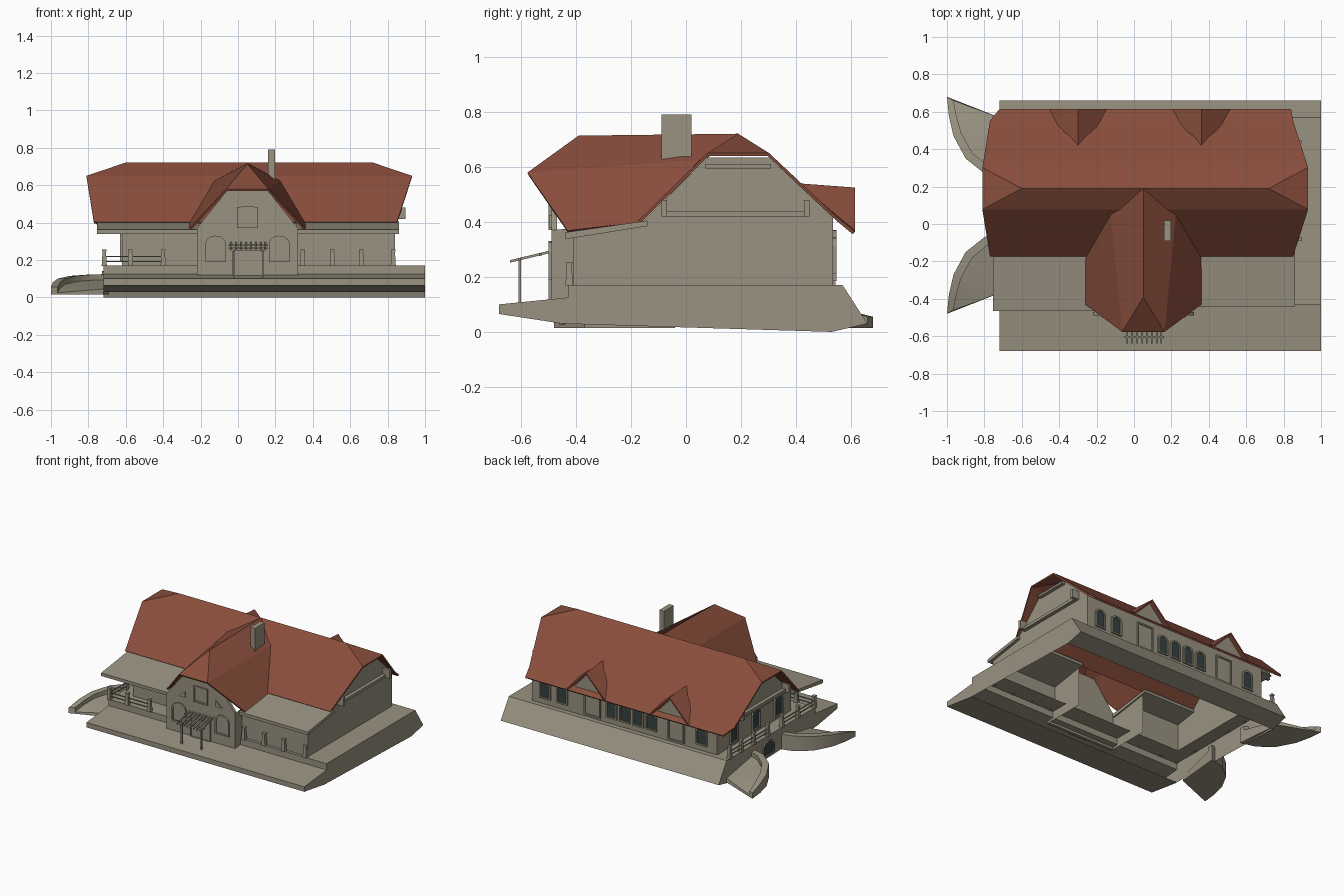
import bpy, bmesh, math

if "Cube" in bpy.data.objects:
    bpy.data.objects.remove(bpy.data.objects["Cube"])


def material(name, rgb):
    m = bpy.data.materials.new(name)
    m.diffuse_color = (*rgb, 1)
    m.use_nodes = True
    m.node_tree.nodes["Principled BSDF"].inputs["Base Color"].default_value = m.diffuse_color
    return m


STONE = material("stone", (0.32, 0.29, 0.22))
TILE = material("roof_tile", (0.25, 0.075, 0.045))
GLASS = material("glass", (0.035, 0.055, 0.055))


def mesh(name, verts, faces, mat=STONE, thick=0, smooth=0):
    bm = bmesh.new()
    vs = [bm.verts.new(v) for v in verts]
    for f in faces:
        bm.faces.new([vs[i] for i in f])
    bmesh.ops.remove_doubles(bm, verts=bm.verts, dist=1e-5)
    bmesh.ops.recalc_face_normals(bm, faces=bm.faces)
    me = bpy.data.meshes.new(name)
    bm.to_mesh(me)
    bm.free()
    me.materials.append(mat)
    ob = bpy.data.objects.new(name, me)
    bpy.context.collection.objects.link(ob)
    if thick:
        s = ob.modifiers.new("thickness", 'SOLIDIFY')
        s.thickness, s.offset = thick, 0
    if smooth:
        bpy.ops.object.select_all(action='DESELECT')
        ob.select_set(True)
        bpy.context.view_layer.objects.active = ob
        bpy.ops.object.shade_smooth_by_angle(angle=math.radians(smooth))
    return ob


def loft(name, rings, mat=STONE, caps=True, closed=True, smooth=0):
    n = len(rings[0])
    verts = [p for r in rings for p in r]
    faces = []
    for k in range(len(rings) - 1):
        for i in range(n if closed else n - 1):
            j = (i + 1) % n
            faces.append((k * n + i, k * n + j, (k + 1) * n + j, (k + 1) * n + i))
    if caps:
        faces += [tuple(range(n)), tuple(range((len(rings) - 1) * n, len(verts)))]
    return mesh(name, verts, faces, mat, smooth=smooth)


def place(pts, axis, d):
    return [(d, u, v) if axis == 'x' else (u, d, v) if axis == 'y' else (u, v, d) for u, v in pts]


def prism(name, pts, axis, a, b, mat=STONE, caps=True, closed=True):
    return loft(name, [place(pts, axis, a), place(pts, axis, b)], mat, caps, closed)


def sheet(name, pts, axis, d, mat=STONE):
    return mesh(name, place(pts, axis, d), [tuple(range(len(pts)))], mat)


def box(name, x0, x1, y0, y1, z0, z1, mat=STONE):
    return prism(name, [(x0, y0), (x1, y0), (x1, y1), (x0, y1)], 'z', z0, z1, mat)


def outline(c, w, z0, z1, rise):
    pts = [(c - w / 2, z0), (c + w / 2, z0)]
    for i in range(7):
        t = math.pi * i / 6
        pts.append((c + w / 2 * math.cos(t), z1 - rise + rise * math.sin(t)))
    return pts


def window(name, axis, d, out, c, w, z0, z1, rise=0.03, pane=GLASS):
    o = outline(c, w, z0, z1, rise)
    i = outline(c, w - 0.02, z0 + 0.01, z1 - 0.01, rise)
    loft(name + "_frame", [place(o, axis, d), place(o, axis, d + out),
                           place(i, axis, d + out), place(i, axis, d)], caps=False)
    sheet(name + "_pane", i, axis, d + out * 0.3, pane)


# plinth: open underneath behind the front terrace
prism("front_terrace", [(-0.43, 0.03), (-0.49, 0.04), (-0.68, 0.065), (-0.68, 0.10),
                        (-0.43, 0.125), (-0.43, 0.17)], 'x', -0.72, 1, caps=False, closed=False)
prism("back_plinth", [(0.535, 0.17), (0.57, 0.17), (0.66, 0.03), (0.53, 0.0)],
      'x', -0.72, 1, caps=False, closed=False)
for x in (-0.72, 1):
    sheet("plinth_side", [(-0.68, 0.065), (-0.68, 0.10), (-0.43, 0.125), (-0.43, 0.17), (0.57, 0.17),
                          (0.66, 0.03), (0.53, 0.0), (-0.45, 0.03)], 'x', x)
for n, x0, x1, y0, y1 in (("right_terrace", 0.84, 1, -0.43, 0.535), ("left_terrace", -0.72, -0.62, -0.43, 0.535),
                          ("porch_floor", -0.62, 0.84, -0.43, -0.30)):
    sheet(n, [(x0, y0), (x1, y0), (x1, y1), (x0, y1)], 'z', 0.17)

# walls
sheet("back_wall", [(-0.62, 0.17), (0.84, 0.17), (0.84, 0.42), (-0.62, 0.42)], 'y', 0.535)
sheet("right_wall", [(-0.41, 0.17), (0.535, 0.17), (0.535, 0.42), (0.30, 0.635), (0.08, 0.635),
                     (-0.17, 0.39), (-0.41, 0.35)], 'x', 0.84)
sheet("left_wall", [(-0.30, 0.17), (0.535, 0.17), (0.535, 0.42), (-0.17, 0.39), (-0.30, 0.37)], 'x', -0.62)
sheet("right_front_wall", [(0.31, 0.17), (0.84, 0.17), (0.84, 0.355), (0.31, 0.355)], 'y', -0.41)
sheet("left_front_wall", [(-0.62, 0.17), (-0.22, 0.17), (-0.22, 0.375), (-0.62, 0.375)], 'y', -0.30)

# gable ends: overhanging left gable, ledge and brackets
prism("left_gable", [(-0.16, 0.39), (0.535, 0.39), (0.30, 0.63), (0.08, 0.63)], 'x', -0.71, -0.62)
for x0, x1, b in ((0.84, 0.865, 0.895), (-0.735, -0.71, -0.765)):
    box("gable_ledge", x0, x1, -0.09, 0.45, 0.42, 0.44)
    box("gable_lintel", x0, x1, 0.07, 0.31, 0.595, 0.61)
    for y in (-0.08, 0.44):
        box("gable_bracket", min(x0, b), max(x1, b), y - 0.01, y + 0.01, 0.42, 0.48)

# main half-hipped roof, rows run from front eave to back eave
rows = [(-0.17, 0.40, -0.77, 0.85), (0.08, 0.645, -0.81, 0.93), (0.19, 0.715, -0.60, 0.72),
        (0.30, 0.645, -0.81, 0.93), (0.55, 0.41, -0.77, 0.85), (0.61, 0.36, -0.72, 0.84)]
verts = [(x, y, z) for y, z, a, b in rows for x in (a, b)]
faces = [(2 * i, 2 * i + 1, 2 * i + 3, 2 * i + 2) for i in range(5)] + [(2, 4, 6), (3, 7, 5)]
mesh("main_roof", verts, faces, TILE, 0.012)

# cross gable roof with a clipped front
C = 0.05
half = [(0.305, -0.17, 0.395), (0.305, -0.43, 0.365), (0.11, -0.575, 0.575), (0.17, 0.05, 0.62)]
verts = [(C, -0.39, 0.708), (C, 0.19, 0.715)] + [(C + s * x, y, z) for s in (-1, 1) for x, y, z in half]
faces = [(0, 4, 8)]
for k in (2, 6):
    faces += [(k, k + 1, k + 2, k + 3), (k + 3, k + 2, 0, 1)]
mesh("cross_gable_roof", verts, faces, TILE, 0.012)

# cross gable front and side walls
prism("cross_gable_wall", [(-0.22, 0.105), (0.32, 0.105), (0.32, 0.37), (0.16, 0.57), (-0.06, 0.57),
                           (-0.22, 0.37)], 'y', -0.49, -0.47)
for x in (-0.22, 0.32):
    sheet("cross_gable_side", [(-0.49, 0.105), (-0.17, 0.105), (-0.17, 0.40), (-0.49, 0.37)], 'x', x)
window("upper_window", 'y', -0.49, -0.01, 0.05, 0.11, 0.37, 0.485, 0.001, STONE)
for s in (-1, 1):
    window("arched_window", 'y', -0.49, -0.01, C + s * 0.17, 0.11, 0.19, 0.33, 0.04, STONE)
    prism("gable_triangle", [(C + s * 0.12, 0.38), (C + s * 0.17, 0.38), (C + s * 0.12, 0.425)],
          'y', -0.49, -0.498)
window("front_door", 'y', -0.49, -0.01, C, 0.16, 0.11, 0.25, 0.001, STONE)

# pergola over the door
for x in (-0.02, 0.135):
    box("pergola_post", x - 0.005, x + 0.005, -0.61, -0.60, 0.10, 0.265)
for i in range(8):
    x = -0.035 + i * 0.026
    prism("pergola_slat", [(-0.64, 0.252), (-0.49, 0.288), (-0.49, 0.297), (-0.64, 0.261)],
          'x', x - 0.004, x + 0.004)
for y, z in ((-0.605, 0.258), (-0.53, 0.276)):
    box("pergola_beam", -0.05, 0.16, y - 0.005, y + 0.005, z, z + 0.01)

# lean-to porch roofs
for n, x0, x1, y in (("left_porch_roof", -0.755, -0.21, -0.465), ("right_porch_roof", 0.31, 0.86, -0.44)):
    prism(n, [(-0.14, 0.405), (y, 0.362), (y, 0.34), (y + 0.02, 0.34), (-0.14, 0.385)], 'x', x0, x1)

# back dormers with panel bays below
for c in (-0.30, 0.36):
    verts = [(c, 0.415, 0.535), (c, 0.615, 0.52)]
    for s in (-1, 1):
        verts += [(c + s * 0.15, 0.615, 0.365), (c + s * 0.105, 0.53, 0.435)]
    mesh("dormer_roof", verts, [(0, 1, 2, 3), (0, 1, 4, 5)], TILE, 0.01)
    sheet("dormer_wall", [(c - 0.12, 0.385), (c + 0.12, 0.385), (c, 0.51)], 'y', 0.585)
    window("dormer_bay", 'y', 0.535, 0.012, c, 0.13, 0.185, 0.37, 0.001, STONE)

# arched back and left windows
for x in (0.735, 0.60, 0.21, 0.105, 0.0, -0.105, -0.5):
    window("back_window", 'y', 0.535, 0.012, x, 0.085, 0.21, 0.345)
for y in (-0.15, 0.1, 0.35):
    window("left_window", 'x', -0.62, -0.012, y, 0.09, 0.19, 0.34)
window("cellar_arch", 'x', -0.72, -0.008, 0.1, 0.13, 0.03, 0.14, 0.05)

# chimney
box("chimney", 0.16, 0.197, -0.09, 0.02, 0.50, 0.79)


# terrace posts and rails
def post(x, y):
    rings = [[(x + a * w, y + b * w, z) for a, b in ((-1, -1), (1, -1), (1, 1), (-1, 1))]
             for w, z in ((0.014, 0.168), (0.009, 0.245), (0.012, 0.245), (0.012, 0.255))]
    loft("terrace_post", rings)


for x in (-0.715, -0.575, -0.40, 0.345, 0.505, 0.66, 0.83):
    post(x, -0.425)
for y in (-0.24, -0.06, 0.1, 0.26, 0.40, 0.53):
    post(-0.715, y)
for z in (0.19, 0.215):
    box("front_rail", -0.715, -0.40, -0.428, -0.422, z, z + 0.006)
    for y0, y1 in ((-0.425, -0.06), (0.1, 0.53)):
        box("side_rail", -0.718, -0.712, y0, y1, z, z + 0.006)

# mirrored pair of curved stair ramps on the left
curve = [(-0.69, 0.14, -0.69, 0.18, 0.125), (-0.80, 0.17, -0.78, 0.21, 0.122), (-0.90, 0.25, -0.865, 0.28, 0.115),
         (-0.965, 0.37, -0.925, 0.39, 0.10), (-0.99, 0.48, -0.95, 0.48, 0.08), (-1.0, 0.58, -0.965, 0.56, 0.055)]
for s in (-1, 1):
    rings = []
    for k, (ox, ov, ix, iv, z) in enumerate(curve):
        oy, iy, hy = 0.1 + s * ov, 0.1 + s * iv, 0.1 + s * 0.47
        rings.append([(ox, oy, 0.015), (ox, oy, z), (ix, iy, z), (ix, iy, z - 0.03),
                      (-0.72, hy, 0.045), (-0.72, hy, 0.015)])
    loft("curved_ramp", rings, smooth=30)
